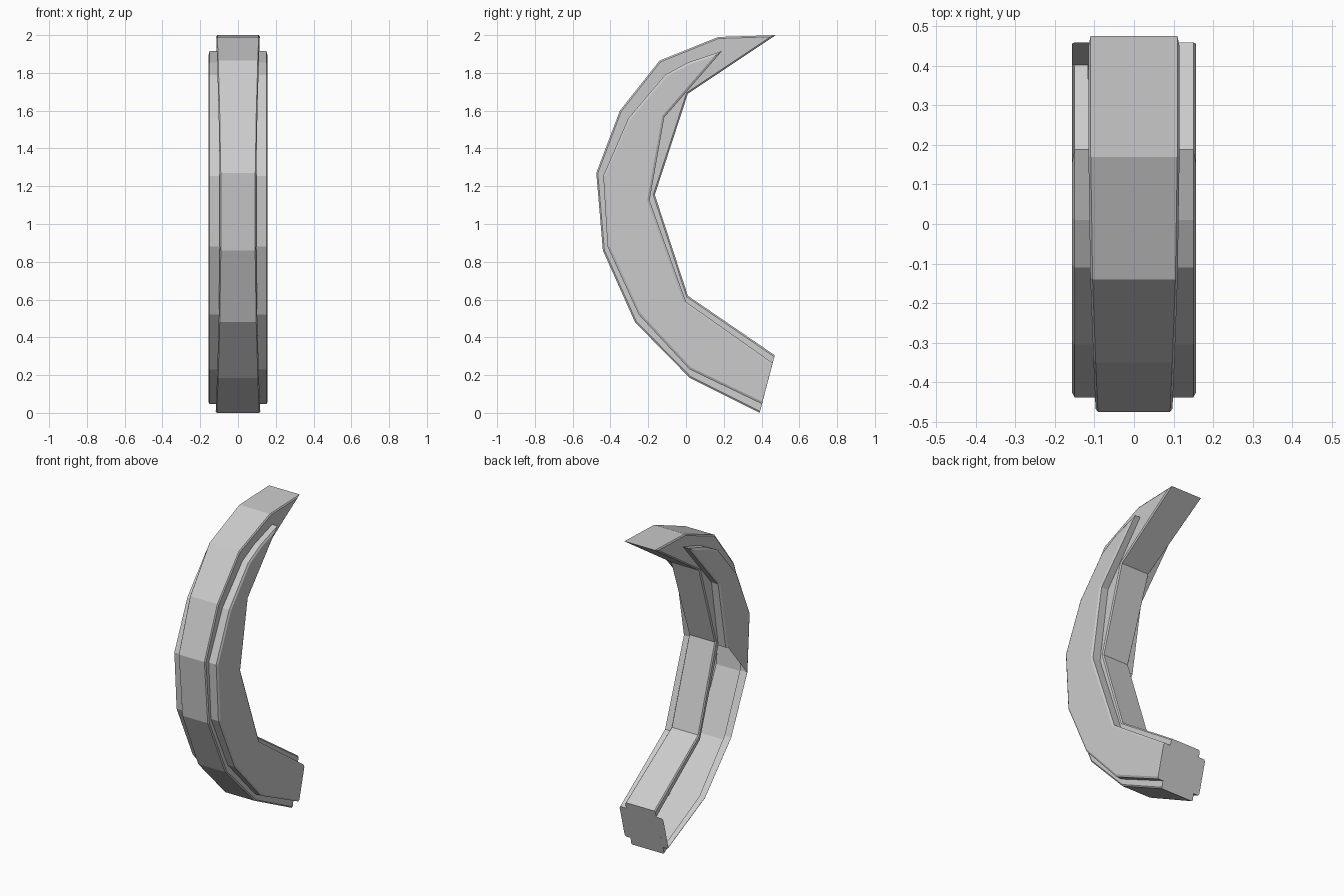
import bpy, bmesh
from mathutils import Vector

if "Cube" in bpy.data.objects:
    bpy.data.objects.remove(bpy.data.objects["Cube"])

# Side outlines (y, z): up the outer curve to the tip, then down the inner curve
core = [(.39, 0), (.02, .185), (-.27, .48), (-.44, .86), (-.475, 1.27), (-.35, 1.6),
        (-.14, 1.865), (.17, 1.99), (.475, 2), (.01, 1.69), (-.165, 1.155), (.01, .62), (.47, .305)]
rail = [(.402, .047), (.02, .23), (-.25, .52), (-.415, .88), (-.438, 1.255), (-.305, 1.56),
        (-.11, 1.79), (.01, 1.855), (.19, 1.915), (-.115, 1.565), (-.193, 1.125), (0, .588), (.459, .264)]
N = len(core)
CAP = N - 1          # edge that closes the foot of the curve


def inset(loop, d):
    """Offset a clockwise outline inwards, leaving the foot edge on its line."""
    pts = [Vector(p) for p in loop]
    lines = []
    for i in range(N):
        t = (pts[(i + 1) % N] - pts[i]).normalized()
        n = Vector((t.y, -t.x))
        lines.append((n, n.dot(pts[i]) + (0 if i == CAP else d)))
    out = []
    for i in range(N):
        (a, p), (b, q) = lines[i - 1], lines[i]
        det = a.x * b.y - a.y * b.x
        out.append(((p * b.y - q * a.y) / det, (a.x * q - b.x * p) / det))
    return out


def core_width(z):
    return .096 + .021 * (z - 1.03) ** 2


# Rings from the core edge out to the raised side: (outline, half-width)
half = [(core, lambda z: core_width(z) - .006),
        (inset(core, .008), core_width),
        (rail, core_width),
        (rail, lambda z: .15),
        (inset(rail, .012), lambda z: .157)]

bm = bmesh.new()
rings = []
for side, group in ((-1, half[::-1]), (1, half)):
    for loop, width in group:
        rings.append([bm.verts.new((side * width(z), y, z)) for y, z in loop])

# Bridge the rings; the left rail is open along its lower inner edge
for k in range(len(rings) - 1):
    a, b = rings[k], rings[k + 1]
    for i in range(N):
        if k < 2 and i in (10, 11):
            continue
        j = (i + 1) % N
        bm.faces.new((a[i], a[j], b[j], b[i]))

# Side walls: the upper part on both sides, the lower part only on the right
upper, lower = (3, 4, 5, 6, 7, 8, 9, 10), (0, 1, 2, 3, 10, 11, 12)
bm.faces.new([rings[0][i] for i in upper])
bm.faces.new([rings[-1][i] for i in upper])
bm.faces.new([rings[-1][i] for i in lower])

bmesh.ops.recalc_face_normals(bm, faces=bm.faces)
mesh = bpy.data.meshes.new("curved_claw")
bm.to_mesh(mesh)
bm.free()
claw = bpy.data.objects.new("curved_claw", mesh)
bpy.context.collection.objects.link(claw)
